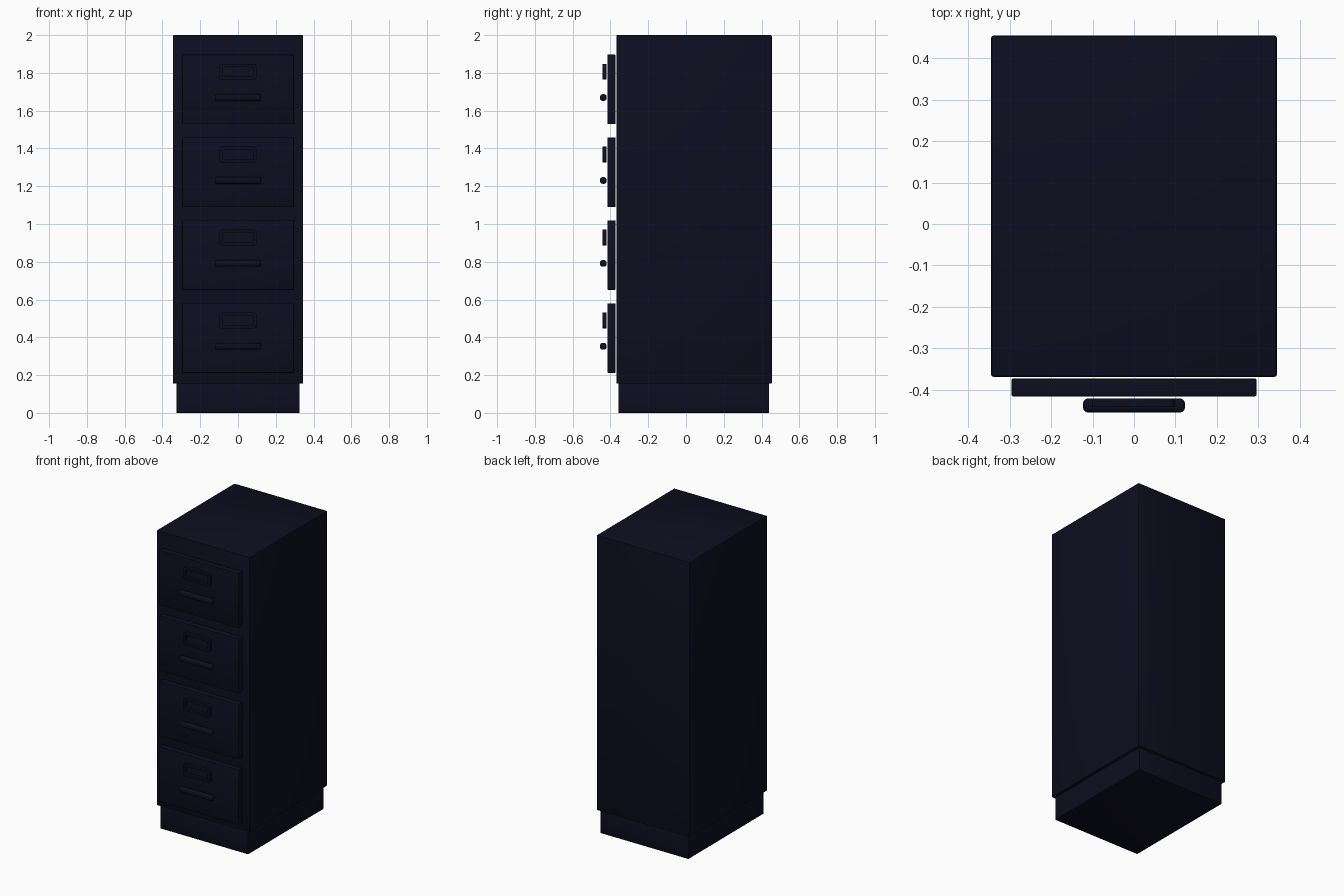
import bpy

# Remove the default cube
cube = bpy.data.objects.get("Cube")
if cube:
    bpy.data.objects.remove(cube, do_unlink=True)

# Single dark navy paint
paint = bpy.data.materials.new("dark_navy_paint")
paint.use_nodes = True
navy = (0.004, 0.004, 0.014, 1)
paint.diffuse_color = navy
paint.node_tree.nodes["Principled BSDF"].inputs["Base Color"].default_value = navy


def box(name, x, y, z, bevel=0.0, segments=2):
    """Rounded box spanning the given (min, max) ranges."""
    bpy.ops.mesh.primitive_cube_add(
        size=1, location=[sum(r) / 2 for r in (x, y, z)])
    obj = bpy.context.object
    obj.name = name
    obj.scale = [r[1] - r[0] for r in (x, y, z)]
    bpy.ops.object.transform_apply(location=False, rotation=False, scale=True)
    obj.data.materials.append(paint)
    if bevel:
        mod = obj.modifiers.new("rounded_edges", "BEVEL")
        mod.width = bevel
        mod.segments = segments
        bpy.ops.object.modifier_apply(modifier=mod.name)
        bpy.ops.object.shade_smooth_by_angle()
    return obj


def label_frame(name, half_w, half_h, rim, depth, location):
    """Upright rounded rectangular ring, made as a filled curve with a hole."""
    curve = bpy.data.curves.new(name, "CURVE")
    curve.dimensions = "2D"
    curve.fill_mode = "BOTH"
    curve.extrude = depth / 2
    for inset, r in ((0, 0.016), (rim, 0.008)):
        w, h = half_w - inset, half_h - inset
        c = r * 0.3
        # Each corner is rounded with three points
        points = []
        for sx, sz, flip in ((1, 1, 0), (-1, 1, 1), (-1, -1, 0), (1, -1, 1)):
            corner = [(w, h - r), (w - c, h - c), (w - r, h)]
            if flip:
                corner.reverse()
            points += [(sx * px, sz * pz, 0, 1) for px, pz in corner]
        spline = curve.splines.new("POLY")
        spline.points.add(len(points) - 1)
        for p, co in zip(spline.points, points):
            p.co = co
        spline.use_cyclic_u = True
    obj = bpy.data.objects.new(name, curve)
    bpy.context.collection.objects.link(obj)
    obj.location = location
    obj.rotation_euler.x = 1.5708
    bpy.ops.object.select_all(action="DESELECT")
    obj.select_set(True)
    bpy.context.view_layer.objects.active = obj
    bpy.ops.object.convert(target="MESH")
    obj = bpy.context.object
    obj.data.materials.clear()
    obj.data.materials.append(paint)


# Cabinet shell and recessed plinth
box("cabinet_body", (-0.345, 0.345), (-0.369, 0.455), (0.155, 2.0), 0.006)
box("plinth", (-0.326, 0.326), (-0.358, 0.44), (0, 0.16), 0.003)

# Four drawers, each with a label frame and a pull
for i in range(4):
    z = 0.396 + i * 0.439
    n = i + 1
    box(f"drawer_front_{n}", (-0.296, 0.296), (-0.416, -0.373),
        (z - 0.184, z + 0.184), 0.004)
    box(f"drawer_handle_{n}", (-0.123, 0.123), (-0.455, -0.421),
        (z - 0.061, z - 0.026), 0.012, 3)
    label_frame(f"label_frame_{n}", 0.1, 0.042, 0.017, 0.021,
                (0, -0.4315, z + 0.093))
